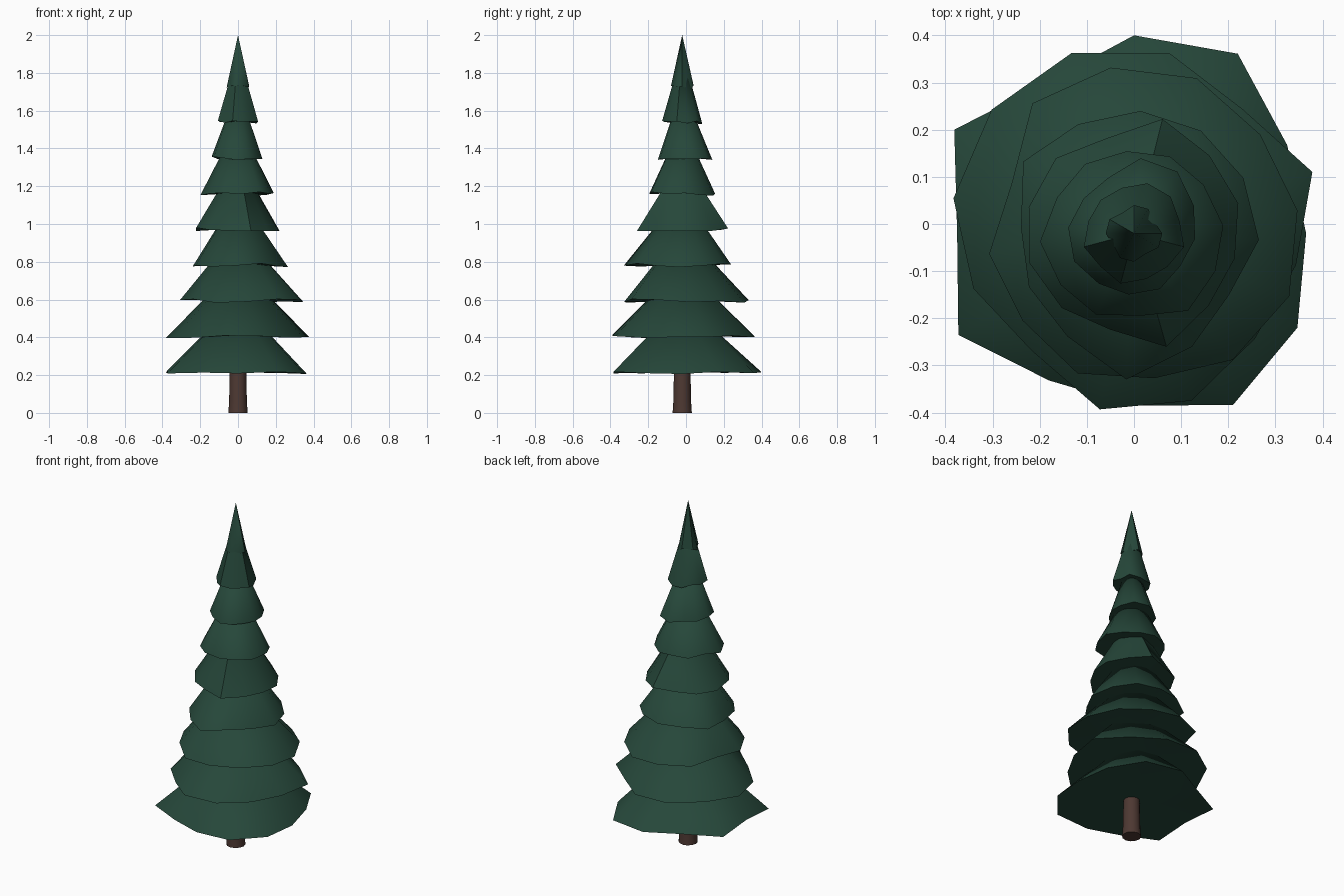
import bpy
import bmesh
import random
from math import cos, sin, radians

random.seed(4)
AXIS_Y = -0.02        # the trunk stands slightly forward of the middle
FIRST_RIM = 0.215     # height of the lowest rim
TIER_STEP = 0.189     # spacing between rims
CONE_HEIGHT = 0.38
TREE_TOP = 2.0

cube = bpy.data.objects.get("Cube")
if cube:
    bpy.data.objects.remove(cube, do_unlink=True)


def make_material(name, colour):
    material = bpy.data.materials.new(name)
    material.use_nodes = True
    material.diffuse_color = (*colour, 1)
    shader = material.node_tree.nodes["Principled BSDF"]
    shader.inputs["Base Color"].default_value = (*colour, 1)
    return material


def finish(name, mesh_data, material):
    """Turn a bmesh into a smooth object that keeps its sharp rims."""
    bmesh.ops.recalc_face_normals(mesh_data, faces=mesh_data.faces)
    mesh = bpy.data.meshes.new(name)
    mesh_data.to_mesh(mesh)
    mesh_data.free()
    mesh.materials.append(material)
    part = bpy.data.objects.new(name, mesh)
    part.location.y = AXIS_Y
    bpy.context.collection.objects.link(part)
    bpy.ops.object.select_all(action="DESELECT")
    part.select_set(True)
    bpy.context.view_layer.objects.active = part
    bpy.ops.object.shade_smooth_by_angle(angle=radians(50))
    return part


def ring(mesh_data, radii, height, phase=0, wobble=0.0):
    """A closed loop of vertices, one for each radius."""
    loop = []
    for i, radius in enumerate(radii):
        angle = radians(phase + i * 360 / len(radii))
        z = height + random.uniform(-wobble, wobble)
        loop.append(mesh_data.verts.new((radius * cos(angle), radius * sin(angle), z)))
    return loop


def fan(mesh_data, loop, centre):
    for a, b in zip(loop, loop[1:] + loop[:1]):
        mesh_data.faces.new((a, b, centre))


def branch_tier(name, rim_height, top_height, phase, radii, material):
    """An irregular cone of branches with a closed underside."""
    mesh_data = bmesh.new()
    rim = ring(mesh_data, [r / 100 for r in radii], rim_height, phase, 0.01)
    fan(mesh_data, rim, mesh_data.verts.new((0, 0, top_height)))
    fan(mesh_data, rim, mesh_data.verts.new((0, 0, rim_height + 0.005)))
    return finish(name, mesh_data, material)


def make_trunk(material):
    """A tapered trunk with a slightly flared foot."""
    mesh_data = bmesh.new()
    profile = [(0.051, 0), (0.047, 0.06), (0.044, 0.21), (0.03, 0.4)]
    loops = [ring(mesh_data, [radius] * 12, z) for radius, z in profile]
    for low, high in zip(loops, loops[1:]):
        bmesh.ops.bridge_loops(mesh_data, edges=[
            mesh_data.edges.get(pair) or mesh_data.edges.new(pair)
            for loop in (low, high) for pair in zip(loop, loop[1:] + loop[:1])])
    mesh_data.faces.new(loops[0])
    mesh_data.faces.new(loops[-1])
    return finish("trunk", mesh_data, material)


needle_green = make_material("needle green", (0.019, 0.063, 0.042))
bark_brown = make_material("bark brown", (0.075, 0.04, 0.032))

make_trunk(bark_brown)

# Each tier from the bottom up: turn in degrees, then rim reach in hundredths
tiers = [
    (0, (36.5, 37.5, 44, 42, 37, 44, 37.5, 43, 36, 36.5, 42, 40)),
    (19, (40, 35, 39, 40.5, 40, 39, 36, 33, 38, 37.5, 34, 35)),
    (8, (35, 34, 35.5, 35.5, 35, 28, 31, 30, 32, 31, 34, 35.5)),
    (27, (26, 26, 26, 26, 28, 24, 25, 26, 31, 27, 24, 26.5)),
    (16, (23, 23, 25, 21, 23, 23, 23, 22, 21, 25, 22, 22)),
    (5, (19, 18, 18, 17.5, 18, 18, 20, 19, 19, 17.5, 20, 19)),
    (25, (14, 16, 16, 13, 13, 14, 14, 13, 13, 13, 12, 13)),
    (15, (10, 11, 11, 10, 10, 10, 11, 10, 11, 10, 10, 11)),
    (0, (6, 5, 6, 6, 5, 6, 6, 5, 6, 6, 5, 6)),
]

for index, (phase, radii) in enumerate(tiers):
    rim_height = FIRST_RIM + index * TIER_STEP
    top = rim_height + CONE_HEIGHT
    if index == len(tiers) - 1:
        top = TREE_TOP
    branch_tier(f"branch_tier_{index + 1}", rim_height, min(top, TREE_TOP - 0.08)
                if index < len(tiers) - 1 else top, phase, radii, needle_green)
